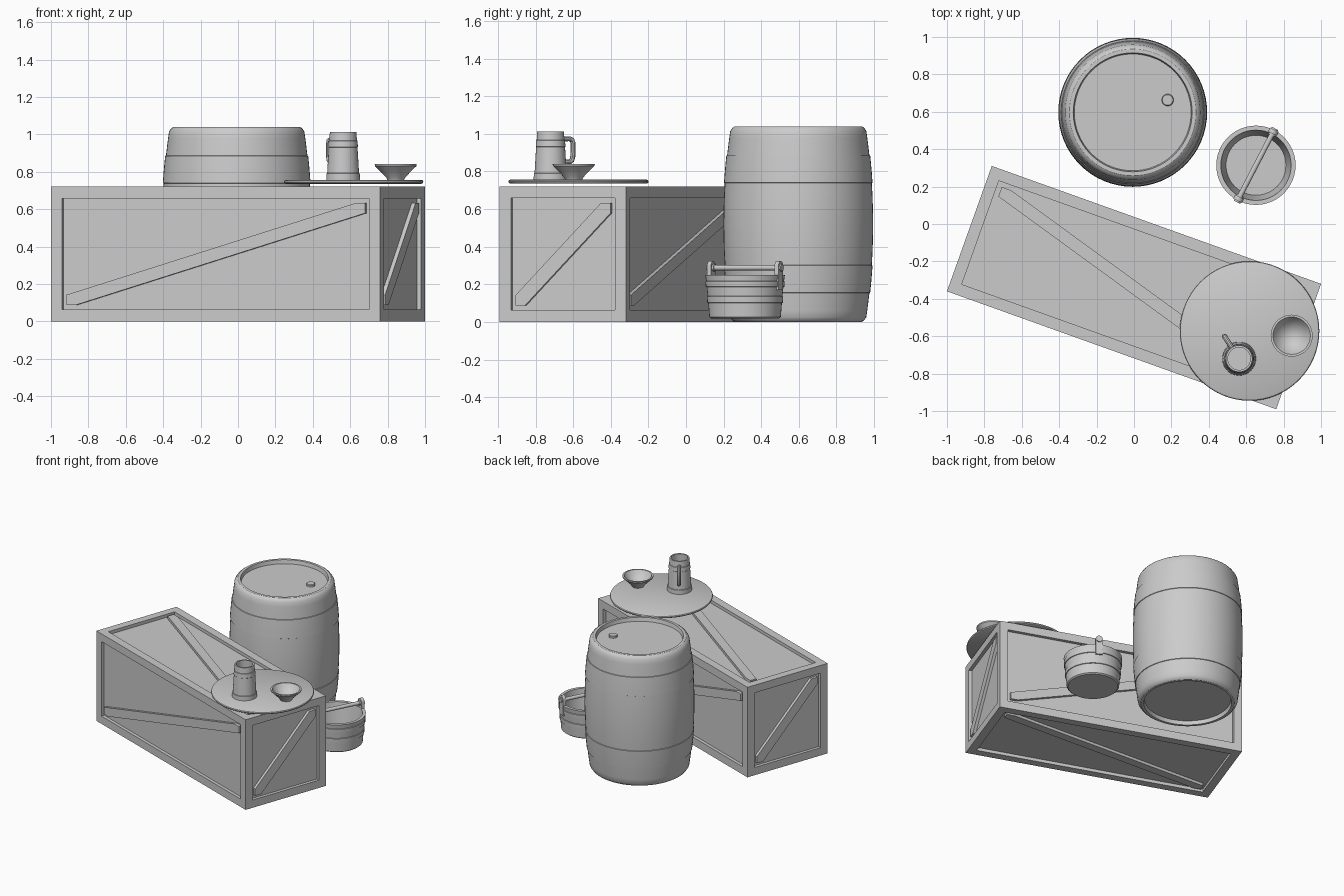
import bpy, bmesh, math
from mathutils import Vector, Matrix

cube = bpy.data.objects.get("Cube")
if cube:
    bpy.data.objects.remove(cube, do_unlink=True)

GREY = 0.6
mat = bpy.data.materials.new("plain grey")
mat.use_nodes = True
mat.diffuse_color = (GREY, GREY, GREY, 1)
mat.node_tree.nodes["Principled BSDF"].inputs["Base Color"].default_value = (GREY, GREY, GREY, 1)


def finish(name, bm, loc=(0, 0, 0), turn=0.0, smooth=True):
    bmesh.ops.recalc_face_normals(bm, faces=bm.faces)
    mesh = bpy.data.meshes.new(name)
    bm.to_mesh(mesh)
    bm.free()
    mesh.materials.append(mat)
    ob = bpy.data.objects.new(name, mesh)
    bpy.context.collection.objects.link(ob)
    ob.location = loc
    ob.rotation_euler.z = turn
    if smooth:
        bpy.ops.object.select_all(action='DESELECT')
        ob.select_set(True)
        bpy.context.view_layer.objects.active = ob
        bpy.ops.object.shade_smooth_by_angle(angle=math.radians(32))
    return ob


def lathe(name, profile, loc, steps=48):
    """Spin an (r, z) profile about the z axis."""
    bm = bmesh.new()
    vs = [bm.verts.new((r, 0, z)) for r, z in profile]
    es = [bm.edges.new(pair) for pair in zip(vs, vs[1:])]
    bmesh.ops.spin(bm, geom=vs + es, cent=(0, 0, 0), axis=(0, 0, 1),
                   angle=math.tau, steps=steps)
    bmesh.ops.remove_doubles(bm, verts=bm.verts, dist=0.0002)
    return finish(name, bm, loc)


def rod(bm, a, b, radius, sides=16):
    a, b = Vector(a), Vector(b)
    m = Matrix.Translation((a + b) / 2) @ (b - a).to_track_quat('Z', 'Y').to_matrix().to_4x4()
    bmesh.ops.create_cone(bm, cap_ends=True, segments=sides, radius1=radius,
                          radius2=radius, depth=(b - a).length, matrix=m)


def prism(bm, points, offset):
    """Close a flat outline and give it thickness along offset."""
    face = bm.faces.new([bm.verts.new(p) for p in points])
    new = bmesh.ops.extrude_face_region(bm, geom=[face])["geom"]
    bmesh.ops.translate(bm, vec=offset, verts=[g for g in new if isinstance(g, bmesh.types.BMVert)])


# Crate: box with a sunken panel on every side
SIZE = Vector((1.87, 0.712, 0.72))
BORDER, DEPTH = 0.088, 0.025
TURN = math.radians(-19.7)
CENTRE = Vector((0, -0.34, SIZE.z / 2))
bm = bmesh.new()
bmesh.ops.create_cube(bm, size=1)
bmesh.ops.scale(bm, vec=SIZE, verts=bm.verts)
panels = list(bm.faces)
bmesh.ops.inset_individual(bm, faces=panels, thickness=BORDER)
normals = [f.normal.copy() for f in panels]
sunk = bmesh.ops.extrude_discrete_faces(bm, faces=panels)["faces"]
for f in sunk:
    f.normal_update()
    bmesh.ops.translate(bm, vec=-f.normal * DEPTH, verts=f.verts)
finish("crate", bm, CENTRE, TURN, smooth=False)

# Crate braces: a clipped diagonal board in each panel
X, Y, Z = (Vector(v) for v in ((1, 0, 0), (0, 1, 0), (0, 0, 1)))
sides = [(X, Z, -Y), (-X, Z, Y), (Y, Z, X), (-Y, Z, -X), (X, -Y, Z), (X, Y, -Z)]
bm = bmesh.new()
for across, up, out in sides:
    w = abs(across.dot(SIZE)) / 2 - BORDER
    h = abs(up.dot(SIZE)) / 2 - BORDER
    d = abs(out.dot(SIZE)) / 2 - 0.003
    c = 0.054
    outline = [(-w, -h), (-w + c, -h), (w, h - c), (w, h), (w - c, h), (-w, -h + c)]
    prism(bm, [across * u + up * v + out * d for u, v in outline], -out * DEPTH)
finish("crate_braces", bm, CENTRE, TURN, smooth=False)

# Barrel: bulging staves, two raised hoops, sunken ends
H = 1.04


def stave(z):
    return 0.358 + 0.04 * (1 - ((z - H / 2) / (H / 2)) ** 2)


wall = []
for z in (0.025, 0.06, 0.1, 0.154):
    wall.append((stave(z), z))
wall += [(stave(z) + 0.004, z) for z in (0.156, 0.2, 0.25, 0.3)]
wall += [(stave(z), z) for z in (0.302, 0.36, 0.44, H / 2)]
end = [(0, 0.03), (0.312, 0.03), (0.318, 0), (0.338, 0), (0.35, 0.008)]
lower = end + wall
barrel = lower + [(r, H - z) for r, z in reversed(lower[:-1])]
BARREL = (-0.007, 0.597, 0)
lathe("barrel", barrel, BARREL, 64)
lathe("barrel_bung", [(0, 1.0), (0.032, 1.0), (0.032, 1.022), (0.028, 1.026), (0, 1.026)],
      (0.18, 0.663, 0), 24)

# Serving plate floating just over the crate
lathe("plate", [(0, 0.735), (0.362, 0.735), (0.37, 0.739), (0.373, 0.746),
                (0.37, 0.753), (0.362, 0.757), (0, 0.757)], (0.618, -0.572, 0), 64)

# Mug: tapered body with thin bands
MUG = Vector((0.562, -0.72, 0))
lathe("mug", [(0, 0.757), (0.09, 0.757), (0.089, 0.79), (0.085, 0.792), (0.083, 0.83),
              (0.077, 0.93), (0.079, 0.932), (0.077, 0.965), (0.074, 0.967), (0.071, 1.012),
              (0.06, 1.012), (0.066, 0.79), (0, 0.79)], MUG)

# Mug handle: bent tube
curve = bpy.data.curves.new("mug_handle_path", 'CURVE')
curve.dimensions = '3D'
curve.bevel_depth = 0.014
curve.bevel_resolution = 3
spline = curve.splines.new('POLY')
path = [(0.066, 0.972), (0.12, 0.974), (0.137, 0.966), (0.143, 0.948),
        (0.141, 0.88), (0.135, 0.86), (0.12, 0.85), (0.076, 0.848)]
spline.points.add(len(path) - 1)
for p, (r, z) in zip(spline.points, path):
    p.co = (r, 0, z, 1)
tube = bpy.data.objects.new("mug_handle_path", curve)
bpy.context.collection.objects.link(tube)
bm = bmesh.new()
bm.from_mesh(bpy.data.meshes.new_from_object(tube.evaluated_get(bpy.context.evaluated_depsgraph_get())))
bpy.data.objects.remove(tube, do_unlink=True)
finish("mug_handle", bm, MUG, math.atan2(0.13, -0.085))

# Bowl
lathe("bowl", [(0, 0.757), (0.045, 0.757), (0.05, 0.768), (0.085, 0.805), (0.111, 0.83),
               (0.112, 0.84), (0.1, 0.84), (0.085, 0.815), (0.055, 0.785), (0.025, 0.772),
               (0, 0.769)], (0.843, -0.597, 0))

# Bucket: tapered tub with two bands
BUCKET = (0.652, 0.314, 0)
lathe("bucket", [(0, 0.018), (0.18, 0.018), (0.19, 0.026), (0.196, 0.1), (0.201, 0.102),
                 (0.203, 0.135), (0.199, 0.137), (0.204, 0.185), (0.209, 0.187),
                 (0.211, 0.215), (0.207, 0.217), (0.212, 0.25), (0.188, 0.25),
                 (0.16, 0.05), (0, 0.05)], BUCKET)

# Bucket ears with rounded tops, and the carrying bar between them
bm = bmesh.new()
arc = [(0.026 * math.cos(a), 0.298 + 0.026 * math.sin(a))
       for a in (math.pi * i / 10 for i in range(11))]
for s in (-1, 1):
    outline = [(0.026, 0.17)] + arc + [(-0.026, 0.17)]
    prism(bm, [(s * 0.19, y, z) for y, z in outline], (s * 0.024, 0, 0))
    rod(bm, (s * 0.18, 0, 0.288), (s * 0.222, 0, 0.288), 0.019)
rod(bm, (-0.2, 0, 0.288), (0.2, 0, 0.288), 0.014)
finish("bucket_handle", bm, BUCKET, math.atan2(0.374, 0.194))
